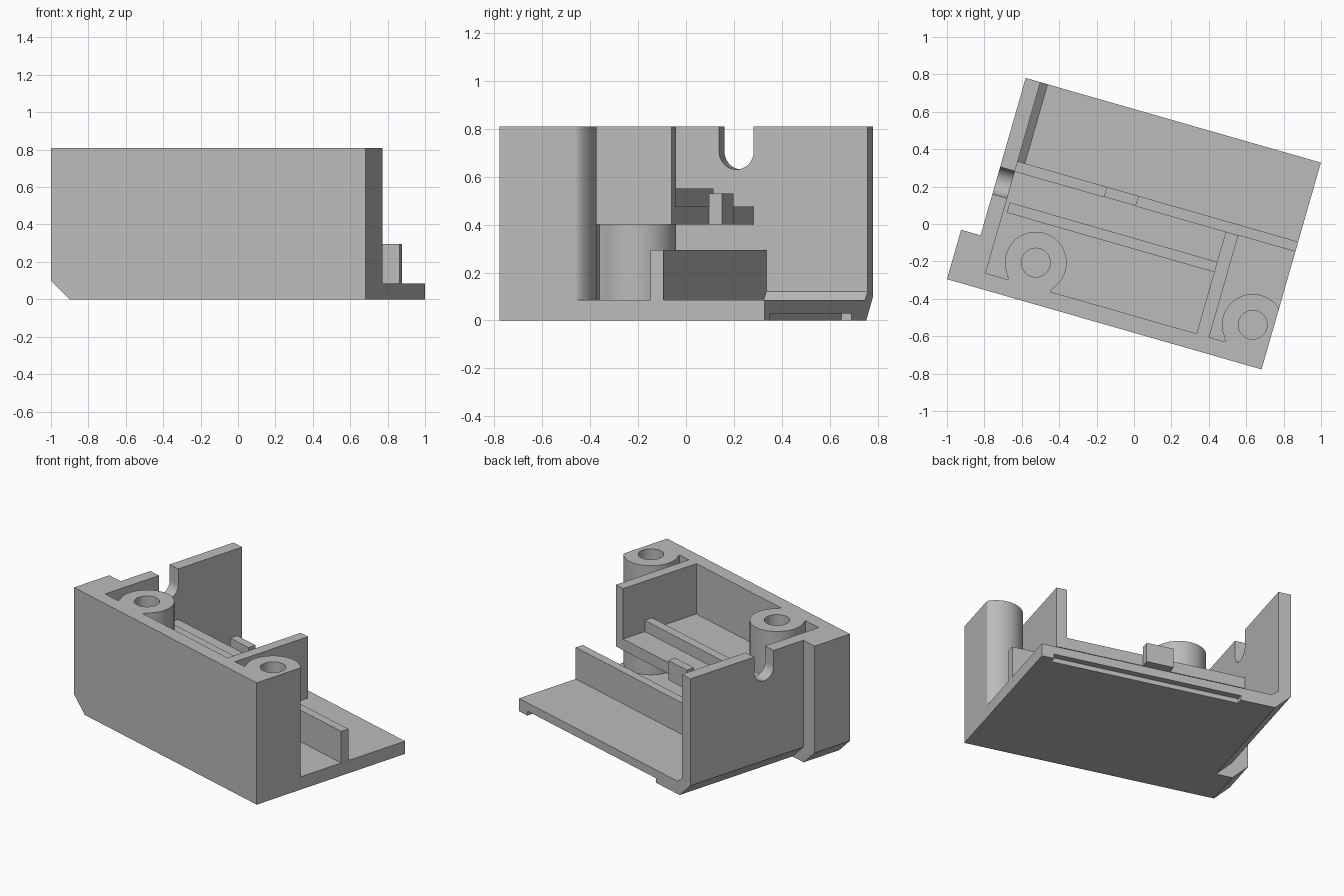
import bpy, bmesh, math
from mathutils import Matrix, Vector

if "Cube" in bpy.data.objects:
    bpy.data.objects.remove(bpy.data.objects["Cube"])

# Overall sizes in the housing's own frame (length, depth, height)
L, D, H = 1.75, 1.15, 0.81
WALL, FLOOR = 0.088, 0.085
INNER, STEP = 0.19, 0.108          # inner face and outer face of the side wall
PLACE = Matrix.Translation((-1, -0.295, 0)) @ Matrix.Rotation(math.radians(-16), 4, "Z")

grey = bpy.data.materials.new("light_grey")
grey.use_nodes = True
colour = (0.5, 0.5, 0.5, 1)
grey.diffuse_color = colour
grey.node_tree.nodes["Principled BSDF"].inputs["Base Color"].default_value = colour


def prism(name, points, axis, low, high):
    """Extrude a flat outline along one axis of the housing frame."""
    bm = bmesh.new()
    verts = []
    for p in points:
        co = list(p)
        co.insert(axis, low)
        verts.append(bm.verts.new(co))
    face = bm.faces.new(verts)
    geom = bmesh.ops.extrude_face_region(bm, geom=[face])["geom"]
    shift = Vector((0, 0, 0))
    shift[axis] = high - low
    bmesh.ops.translate(bm, vec=shift, verts=[g for g in geom if isinstance(g, bmesh.types.BMVert)])
    bmesh.ops.recalc_face_normals(bm, faces=bm.faces)
    mesh = bpy.data.meshes.new(name)
    bm.to_mesh(mesh)
    bm.free()
    mesh.materials.append(grey)
    obj = bpy.data.objects.new(name, mesh)
    bpy.context.collection.objects.link(obj)
    obj.matrix_world = PLACE
    return obj


def box(name, u, v, z):
    return prism(name, [(u[0], v[0]), (u[1], v[0]), (u[1], v[1]), (u[0], v[1])], 2, *z)


def arc(cx, cy, r, start, end, steps):
    angles = [math.radians(start + (end - start) * i / steps) for i in range(steps + 1)]
    return [(cx + r * math.cos(a), cy + r * math.sin(a)) for a in angles]


def activate(obj):
    bpy.ops.object.select_all(action="DESELECT")
    obj.select_set(True)
    bpy.context.view_layer.objects.active = obj


def cut(obj, cutter):
    cutter.hide_render = True
    mod = obj.modifiers.new("cut", "BOOLEAN")
    mod.operation, mod.solver, mod.object = "DIFFERENCE", "EXACT", cutter
    activate(obj)
    bpy.ops.object.modifier_apply(modifier=mod.name)
    bpy.data.objects.remove(cutter)


def smooth(obj):
    activate(obj)
    bpy.ops.object.shade_smooth_by_angle(angle=math.radians(30))


def tray_profile(left):
    """Floor and side wall in one outline, chamfered outside and inside."""
    return [(left + 0.104, 0), (L, 0), (L, FLOOR), (INNER + 0.04, FLOOR),
            (INNER, 0.12), (INNER, H), (left, H), (left, 0.1)]


# Tray, its thicker front section and the front wall
tray = prism("tray", tray_profile(STEP), 1, 0.275, D)
prism("thick_side", tray_profile(0), 1, WALL, 0.275)
prism("front_wall", [(0.104, 0), (L, 0), (L, H), (0, H), (0, 0.1)], 1, 0, WALL)

# Cable notch in the side wall and latch recess under the back edge
notch = arc(0.58, 0.705, 0.075, 180, 360, 24) + [(0.655, H + 0.1), (0.505, H + 0.1)]
cut(tray, prism("notch_cutter", notch, 0, 0.05, 0.25))
cut(tray, box("latch_cutter", (0.437, 1.67), (1.108, D + 0.1), (-0.1, 0.03)))
smooth(tray)

# Raised compartment
box("shelf", (INNER, 1.433), (WALL, 0.655), (0.4, 0.475))
box("partition", (1.363, 1.433), (WALL, 0.655), (0.475, H))
box("shelf_rib", (0.21, 1.363), (0.43, 0.487), (0.475, 0.55))
box("shelf_tab", (0.685, 0.863), (0.655, 0.71), (0.4, 0.53))

# Low rib across the floor
box("floor_rib", (INNER, L), (0.655, 0.71), (FLOOR, 0.295))

# Screw posts, trimmed flush with the front wall and the open end
for name, cu in (("left_screw_post", 0.432), ("right_screw_post", 1.639)):
    outline = [(min(u, L), WALL if v < 0.1 else v)
               for u, v in arc(cu, 0.216, 0.165, 0, 360, 64)[:-1]]
    post = prism(name, outline, 2, FLOOR, H)
    hole = arc(cu, 0.216, 0.077, 0, 360, 48)[:-1]
    cut(post, prism("hole_cutter", hole, 2, 0.3, H + 0.1))
    smooth(post)
